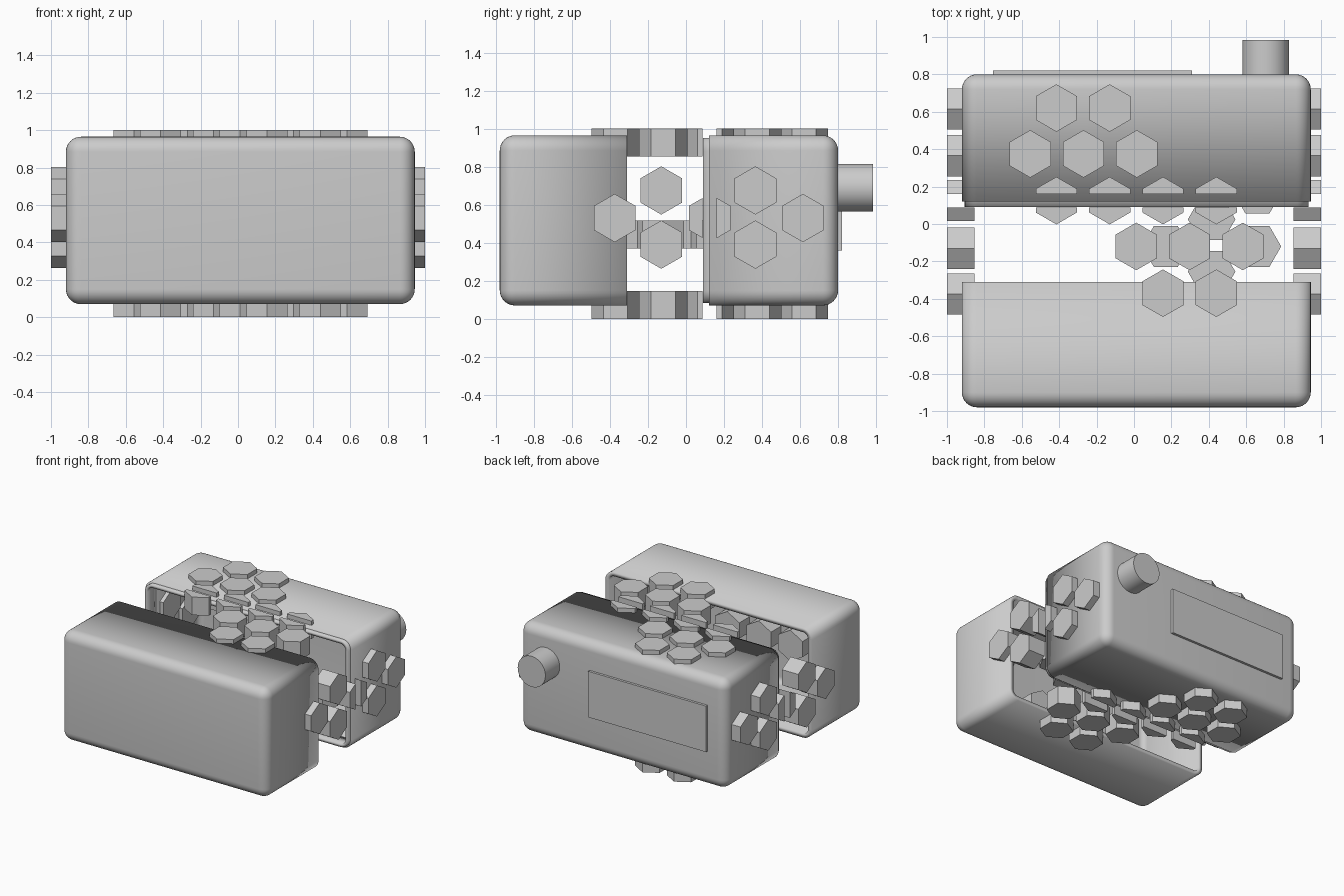
import bpy, bmesh, math
from mathutils import Matrix, Vector

cube = bpy.data.objects.get("Cube")
if cube:
    bpy.data.objects.remove(cube, do_unlink=True)

grey = bpy.data.materials.new("plain grey")
grey.use_nodes = True
grey.diffuse_color = (0.6, 0.6, 0.6, 1)
grey.node_tree.nodes["Principled BSDF"].inputs["Base Color"].default_value = (0.6, 0.6, 0.6, 1)


def finish(bm, name, smooth=False):
    mesh = bpy.data.meshes.new(name)
    bm.to_mesh(mesh)
    bm.free()
    mesh.materials.append(grey)
    ob = bpy.data.objects.new(name, mesh)
    bpy.context.collection.objects.link(ob)
    if smooth:
        bpy.ops.object.select_all(action='DESELECT')
        ob.select_set(True)
        bpy.context.view_layer.objects.active = ob
        bpy.ops.object.shade_smooth_by_angle(angle=math.radians(35))
    return ob


def box_mesh(lo, hi):
    lo, hi = Vector(lo), Vector(hi)
    bm = bmesh.new()
    bmesh.ops.create_cube(bm, size=1, matrix=Matrix.Translation((lo + hi) / 2)
                          @ Matrix.Diagonal((*(hi - lo), 1)))
    return bm


def shell(name, lo, hi, open_dirs, wall, radius=0.08):
    """Rounded hollow box, open towards the given y directions."""
    bm = box_mesh(lo, hi)
    bm.normal_update()
    gone = [f for f in bm.faces if any(f.normal.y * d > 0.9 for d in open_dirs)]
    bmesh.ops.delete(bm, geom=gone, context='FACES')
    edges = [e for e in bm.edges if not e.is_boundary]
    bmesh.ops.bevel(bm, geom=edges, offset=radius, segments=8, profile=0.5, affect='EDGES')
    ob = finish(bm, name, True)
    mod = ob.modifiers.new("wall", 'SOLIDIFY')
    mod.thickness = wall
    mod.offset = -1
    return ob


# Two facing case halves and the joint lip
shell("front_case", (-0.92, -0.98, 0.07), (0.945, -0.31, 0.965), [1], 0.035)
shell("back_case", (-0.92, 0.12, 0.07), (0.945, 0.80, 0.965), [-1], 0.035)
shell("joint_lip", (-0.905, 0.09, 0.083), (0.933, 0.2, 0.952), [1, -1], 0.025, 0.07)

# Fittings on the back
bm = bmesh.new()
bmesh.ops.create_cone(bm, cap_ends=True, segments=48, radius1=0.125, radius2=0.125, depth=0.21,
                      matrix=Matrix.Translation((0.705, 0.88, 0.69)) @ Matrix.Rotation(math.pi / 2, 4, 'X'))
finish(bm, "back_knob", True)
finish(box_mesh((-0.755, 0.79, 0.36), (0.31, 0.82, 0.735)), "back_plate")

# Hexagonal cells; those on the joint are split by a slot
TOP_TURN = Matrix.Identity(4)
FLAT_TURN = Matrix.Rotation(math.pi / 2, 4, 'Z')
SIDE_TURN = Matrix.Rotation(math.pi / 2, 4, 'Y')
WALL_TURN = Matrix.Rotation(math.pi / 2, 4, 'X')
SLOT = (0.088, 0.16)


def cell(name, centre, turn, split=False):
    for side in ((-1, 1) if split else (0,)):
        bm = bmesh.new()
        bmesh.ops.create_cone(bm, cap_ends=True, segments=6, radius1=0.127, radius2=0.127,
                              depth=0.147, matrix=Matrix.Translation(centre) @ turn)
        if side:
            cut = bmesh.ops.bisect_plane(bm, geom=bm.verts[:] + bm.edges[:] + bm.faces[:],
                                         plane_co=(0, SLOT[side > 0], 0), plane_no=(0, -side, 0),
                                         clear_outer=True)
            rim = [g for g in cut["geom_cut"] if isinstance(g, bmesh.types.BMEdge)]
            bmesh.ops.holes_fill(bm, edges=rim)
            bmesh.ops.recalc_face_normals(bm, faces=bm.faces[:])
        finish(bm, name)


# Rows of cells on the top and bottom: y, first x, count
STEP = 0.285
rows = [(0.62, -0.415, 2), (0.375, -0.555, 3), (0.125, -0.415, 4), (-0.12, 0.012, 3), (-0.37, 0.155, 2)]
for name, z in (("top_cell", 0.9265), ("bottom_cell", 0.0735)):
    for y, x, count in rows:
        for i in range(count):
            cell(name, (x + i * STEP, y, z), TOP_TURN, y == 0.125)

# Cells on both ends
for name, x in (("right_cell", 0.9265), ("left_cell", -0.9265)):
    for y in (0.615, 0.125, -0.375):
        cell(name, (x, y, 0.53), SIDE_TURN @ FLAT_TURN, y == 0.125)
    for y in (0.365, -0.13):
        for z in (0.39, 0.675):
            cell(name, (x, y, z), SIDE_TURN @ FLAT_TURN)

# Inner cells between the halves and on the inside of the front wall
for x, y in ((0.17, -0.12), (0.415, 0.025), (0.415, -0.255), (0.66, -0.12), (0.66, 0.165)):
    cell("middle_cell", (x, y, 0.4425), FLAT_TURN)
for x in (0.2, -0.085, -0.37):
    cell("inner_wall_cell", (x, -0.89, 0.5), WALL_TURN)
